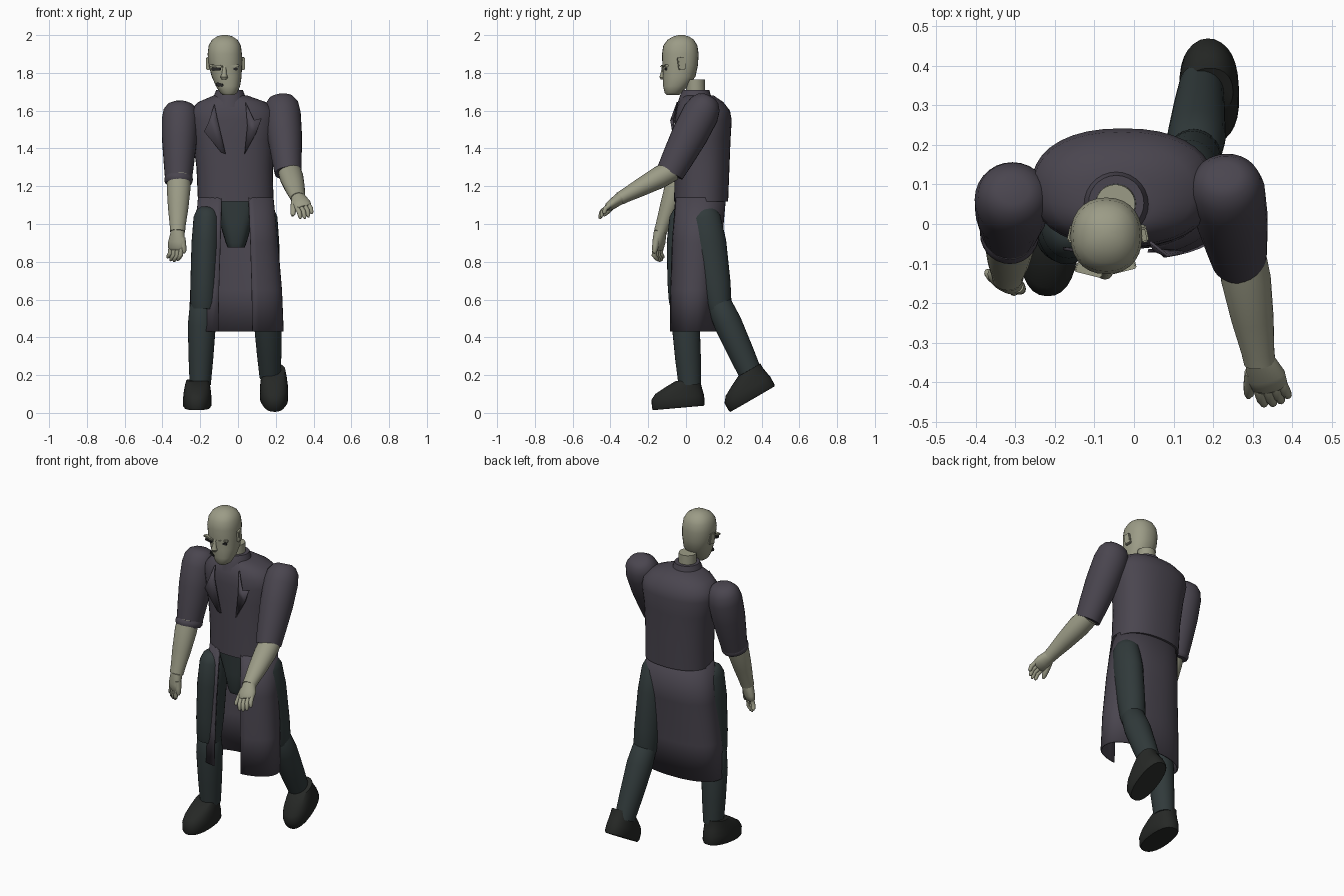
import bpy, bmesh, math
from mathutils import Vector

if "Cube" in bpy.data.objects:
    bpy.data.objects.remove(bpy.data.objects["Cube"])


def material(name, rgb):
    m = bpy.data.materials.new(name)
    m.diffuse_color = (*rgb, 1)
    m.use_nodes = True
    m.node_tree.nodes["Principled BSDF"].inputs["Base Color"].default_value = m.diffuse_color
    return m


SKIN = material("skin", (0.33, 0.33, 0.24))
COAT = material("coat", (0.068, 0.060, 0.078))
TROUSERS = material("trousers", (0.030, 0.042, 0.043))
LEATHER = material("leather", (0.019, 0.021, 0.019))
DARK = material("dark", (0.02, 0.02, 0.02))


def finish(name, bm, mat, angle=40):
    bmesh.ops.recalc_face_normals(bm, faces=bm.faces)
    me = bpy.data.meshes.new(name)
    bm.to_mesh(me)
    bm.free()
    me.materials.append(mat)
    ob = bpy.data.objects.new(name, me)
    bpy.context.collection.objects.link(ob)
    bpy.ops.object.select_all(action='DESELECT')
    ob.select_set(True)
    bpy.context.view_layer.objects.active = ob
    bpy.ops.object.shade_smooth_by_angle(angle=math.radians(angle))
    return ob


def loft(name, rings, mat, flat=False, n=28, power=2.0, gap=None, side=(1, 0, 0), angle=40):
    """Skin elliptical rings (x, y, z, ru, rv); gap = (start, end) angles of an open shell."""
    bm = bmesh.new()
    pts = [Vector(r[:3]) for r in rings]
    loops = []
    for i, r in enumerate(rings):
        t = Vector((0, 0, 1)) if flat else (pts[min(i + 1, len(pts) - 1)] - pts[max(i - 1, 0)]).normalized()
        u = Vector(side)
        u = (u - t * u.dot(t)).normalized()
        v = t.cross(u)
        a0, a1 = gap or (0, 2 * math.pi)
        loop = []
        for k in range(n + (1 if gap else 0)):
            a = a0 + (a1 - a0) * k / n
            c, s = math.cos(a), math.sin(a)
            c = math.copysign(abs(c) ** (2 / power), c)
            s = math.copysign(abs(s) ** (2 / power), s)
            loop.append(bm.verts.new(pts[i] + u * c * r[3] + v * s * r[4]))
        loops.append(loop)
    for A, B in zip(loops, loops[1:]):
        for k in range(n):
            j = k + 1 if gap else (k + 1) % n
            bm.faces.new((A[k], A[j], B[j], B[k]))
    if not gap:
        bm.faces.new(loops[0])
        bm.faces.new(loops[-1])
    return finish(name, bm, mat, angle)


def limb(name, a, b, profile, mat, **kw):
    """Straight limb from a to b; profile = (t, ru, rv)."""
    a, b = Vector(a), Vector(b)
    return loft(name, [(*a.lerp(b, t), ru, rv) for t, ru, rv in profile], mat, **kw)


def plate(name, pts, mat, thick):
    bm = bmesh.new()
    bm.faces.new([bm.verts.new(p) for p in pts])
    ob = finish(name, bm, mat)
    m = ob.modifiers.new("thickness", 'SOLIDIFY')
    m.thickness, m.offset = thick, 0
    return ob


def box(name, loc, size, mat, rot=(0, 0, 0), bevel=0.003):
    bm = bmesh.new()
    bmesh.ops.create_cube(bm, size=1)
    bmesh.ops.scale(bm, vec=size, verts=bm.verts)
    bmesh.ops.bevel(bm, geom=bm.edges[:], offset=bevel, segments=2, affect='EDGES')
    ob = finish(name, bm, mat)
    ob.location = loc
    ob.rotation_euler = [math.radians(r) for r in rot]
    return ob


# Head, neck and face
loft("head", [(-.05, -.070, 1.682, .028, .032), (-.05, -.068, 1.695, .045, .045), (-.053, -.055, 1.73, .064, .066),
              (-.06, -.036, 1.78, .079, .086), (-.067, -.031, 1.84, .088, .094), (-.07, -.03, 1.90, .091, .097),
              (-.07, -.03, 1.945, .085, .090), (-.07, -.028, 1.975, .068, .070), (-.07, -.026, 1.993, .041, .041),
              (-.07, -.026, 2.0, .014, .014)], SKIN, flat=True, power=2.2)
loft("neck", [(-.045, .053, 1.64, .052, .05), (-.047, .05, 1.765, .05, .05)], SKIN, flat=True)
for s in (-1, 1):
    box("ear", (-.066 + s * .09, -.024, 1.85), (.02, .038, .066), SKIN, (8, 0, 12 * s), .004)
    x = -.072 + s * .042
    box("brow", (x, -.112 + s * .004, 1.836), (.07, .026, .012), SKIN, (0, -4 * s, 14 * s))
    box("eye", (x, -.109 + s * .004, 1.82), (.052, .022, .016), DARK, (0, 0, 14 * s))
limb("nose", (-.071, -.116, 1.84), (-.074, -.124, 1.765),
     [(0, .009, .008), (.6, .013, .014), (.85, .02, .018), (1, .012, .01)], SKIN, n=12)
box("mouth", (-.095, -.105, 1.737), (.04, .02, .018), DARK, (0, 10, -18))

# Coat body, collar and lapels
loft("coat_body", [(-.012, .08, 1.12, .20, .143), (-.018, .085, 1.3, .202, .145), (-.025, .088, 1.45, .215, .148),
                   (-.028, .092, 1.55, .232, .150), (-.03, .090, 1.60, .225, .143), (-.032, .08, 1.645, .18, .118),
                   (-.04, .067, 1.68, .09, .08)], COAT, flat=True, n=36, power=2.3)
loft("collar", [(-.045, .05, 1.62, .10, .1), (-.045, .05, 1.66, .087, .088),
                (-.045, .05, 1.685, .08, .08), (-.045, .053, 1.71, .07, .07)], COAT, flat=True)
plate("lapel_right", [(-.125, -.045, 1.635), (-.11, -.068, 1.56), (-.065, -.072, 1.37), (-.09, -.072, 1.38),
                      (-.18, -.062, 1.49), (-.155, -.066, 1.54)], COAT, .008)
plate("lapel_left", [(.04, -.045, 1.645), (.085, -.080, 1.55), (.125, -.072, 1.56), (.095, -.068, 1.48),
                     (.035, -.068, 1.37), (.05, -.066, 1.52)], COAT, .008)

# Coat skirt, open at the front
skirt = loft("coat_skirt", [(-.01, .035, .43, .252, .125), (-.01, .042, .65, .243, .130), (-.01, .055, .9, .222, .135),
                            (-.012, .075, 1.14, .200, .137)], COAT, flat=True, n=40, power=2.3,
             gap=(math.radians(-73), math.radians(251)))
skirt.modifiers.new("thickness", 'SOLIDIFY').thickness = .008

# Pelvis and legs
loft("pelvis", [(-.01, .06, .875, .045, .09), (-.01, .06, .9, .055, .10), (-.01, .065, 1.0, .085, .11),
                (-.01, .07, 1.13, .14, .12)], TROUSERS, flat=True, power=3)
THIGH = [(0, .035, .04), (.03, .055, .065), (.1, .070, .085), (.35, .076, .095), (.75, .074, .083),
         (.93, .07, .072), (1, .064, .062)]
CALF = [(0, .05, .05), (.06, .066, .066), (.3, .074, .074), (.7, .065, .068), (1, .056, .060)]
limb("thigh_right", (-.163, .0, 1.09), (-.183, -.02, .55), THIGH, TROUSERS)
limb("thigh_left", (.137, .088, 1.09), (.152, .175, .55), THIGH, TROUSERS)
limb("calf_right", (-.188, -.01, .60), (-.2, .02, .15), CALF, TROUSERS)
limb("calf_left", (.153, .165, .60), (.170, .35, .19), CALF, TROUSERS)


def shoe(name, pos, pitch, yaw):
    ob = loft(name, [(0, -.065, 0, .066, .136), (0, -.065, .012, .075, .14), (0, -.064, .055, .075, .14),
                     (0, -.055, .085, .072, .125), (0, -.03, .115, .067, .095), (0, -.002, .142, .06, .068)],
              LEATHER, flat=True, power=2.3)
    ob.location = pos
    ob.rotation_euler = (math.radians(pitch), 0, math.radians(yaw))


shoe("shoe_right", (-.213, .025, .032), 5, -2)
shoe("shoe_left", (.188, .408, .106), 30, 2)

# Sleeves and forearms
SLEEVE = [(0, .04, .035), (.03, .067, .06), (.1, .088, .083), (.22, .096, .097), (.5, .092, .096),
          (.8, .080, .084), (1, .071, .074)]
FOREARM = [(0, .060, .056), (.25, .063, .059), (.6, .054, .048), (.9, .042, .037), (1, .040, .035)]
limb("sleeve_right", (-.305, .085, 1.645), (-.315, -.018, 1.235), SLEEVE, COAT)
limb("sleeve_left", (.228, .125, 1.675), (.265, -.085, 1.27), SLEEVE, COAT)
limb("cuff_right", (-.314, -.018, 1.252), (-.315, -.028, 1.215), [(0, .070, .074), (.3, .075, .079), (.7, .075, .079),
                                                                (1, .069, .073)], COAT)
limb("forearm_right", (-.312, -.028, 1.27), (-.32, -.135, .96), FOREARM, SKIN)
limb("forearm_left", (.272, -.07, 1.285), (.318, -.35, 1.135), FOREARM, SKIN)


def hand(tag, wrist, aim, side, bend):
    """Palm, four curled fingers and a thumb; side points toward the thumb."""
    w, d, s = Vector(wrist), Vector(aim).normalized(), Vector(side)
    s = (s - d * s.dot(d)).normalized()
    limb("palm_" + tag, w - d * .01, w + d * .095,
         [(0, .036, .032), (.15, .039, .032), (.6, .05, .028), (.9, .046, .023), (1, .036, .014)], SKIN, side=s)
    curl = s.cross(d)
    b = Vector(bend).normalized()
    for k, length in enumerate((.075, .082, .078, .062)):
        o = w + d * .08 + s * (.033 - .022 * k)
        mid = o + d * length * .55
        tip = mid + (d + b).normalized() * length * .5
        path = [(o, .012), (mid, .013), (mid.lerp(tip, .7), .011), (tip, .005)]
        loft("finger_" + tag, [(*p, r, r) for p, r in path], SKIN, n=10, side=curl)
    o = w + d * .03 + s * .03
    limb("thumb_" + tag, o, o + d * .08 + s * .036 + b * .02,
         [(0, .019, .019), (.5, .017, .017), (.85, .013, .013), (1, .006, .006)], SKIN, n=12, side=curl)


hand("right", (-.32, -.137, .955), (-.10, -.13, -1), (.85, -.5, 0), (-.3, .5, 0))
hand("left", (.318, -.345, 1.138), (.28, -.70, -.5), (-.9, -.25, -.25), (0, .3, -1))
